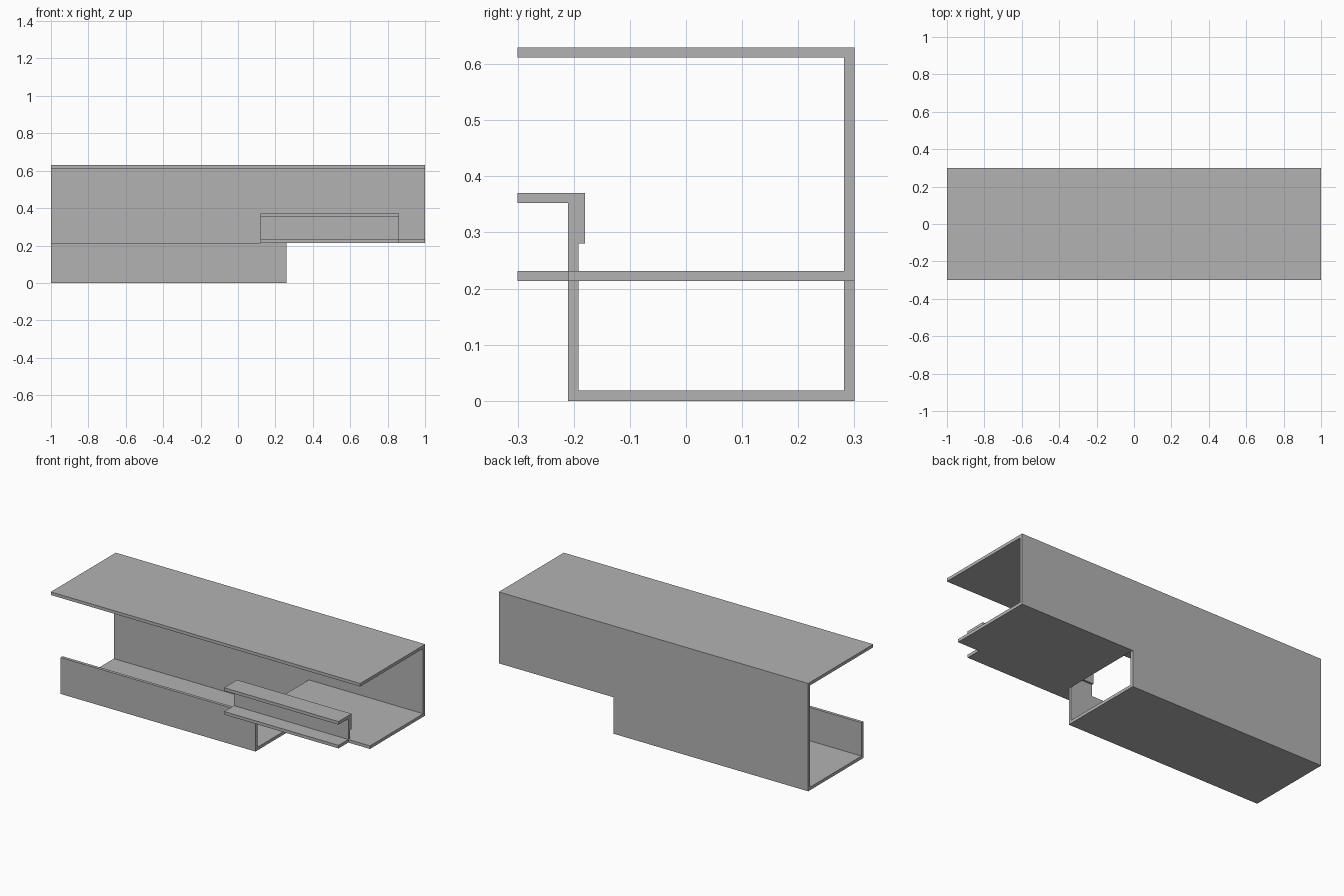
import bpy
import bmesh

cube = bpy.data.objects.get("Cube")
if cube:
    bpy.data.objects.remove(cube, do_unlink=True)

grey = bpy.data.materials.new("sheet_grey")
grey.use_nodes = True
colour = (0.45, 0.45, 0.45, 1)
grey.diffuse_color = colour
grey.node_tree.nodes["Principled BSDF"].inputs["Base Color"].default_value = colour

T = 0.018                              # sheet thickness
FRONT, BACK, TOP = -0.3, 0.3, 0.63     # overall limits
WALL = -0.21                           # front face of the lower wall
DECK = 0.213                           # underside of the deck
STEP = 0.26                            # where the lower trough ends


def extrude(name, profile, x0, x1):
    """Extrude a closed (y, z) profile along x."""
    bm = bmesh.new()
    face = bm.faces.new([bm.verts.new((x0, y, z)) for y, z in profile])
    grown = bmesh.ops.extrude_face_region(bm, geom=[face])["geom"]
    verts = [v for v in grown if isinstance(v, bmesh.types.BMVert)]
    bmesh.ops.translate(bm, verts=verts, vec=(x1 - x0, 0, 0))
    bmesh.ops.recalc_face_normals(bm, faces=bm.faces)
    mesh = bpy.data.meshes.new(name)
    bm.to_mesh(mesh)
    bm.free()
    mesh.materials.append(grey)
    obj = bpy.data.objects.new(name, mesh)
    bpy.context.collection.objects.link(obj)
    return obj


# Roof with the upper back wall, full length
extrude("roof_and_back_wall", [
    (FRONT, TOP), (BACK, TOP), (BACK, DECK), (BACK - T, DECK),
    (BACK - T, TOP - T), (FRONT, TOP - T)], -1, 1)

# Deck beyond the trough
extrude("deck", [
    (WALL, DECK), (BACK - T, DECK), (BACK - T, DECK + T), (WALL, DECK + T)], STEP, 1)

# Open trough under the longer end
extrude("lower_trough", [
    (WALL, DECK), (WALL, 0), (BACK, 0), (BACK, DECK),
    (BACK - T, DECK), (BACK - T, T), (WALL + T, T), (WALL + T, DECK)], -1, STEP)

# Front bracket: channel opening forward with a short lip behind
RAIL, LIP_Y, LIP_Z = 0.37, -0.18, 0.28
extrude("front_bracket", [
    (FRONT, RAIL), (FRONT, RAIL - T), (WALL, RAIL - T), (WALL, DECK + T),
    (FRONT, DECK + T), (FRONT, DECK), (WALL + T, DECK), (WALL + T, LIP_Z),
    (LIP_Y, LIP_Z), (LIP_Y, RAIL)], 0.12, 0.86)
